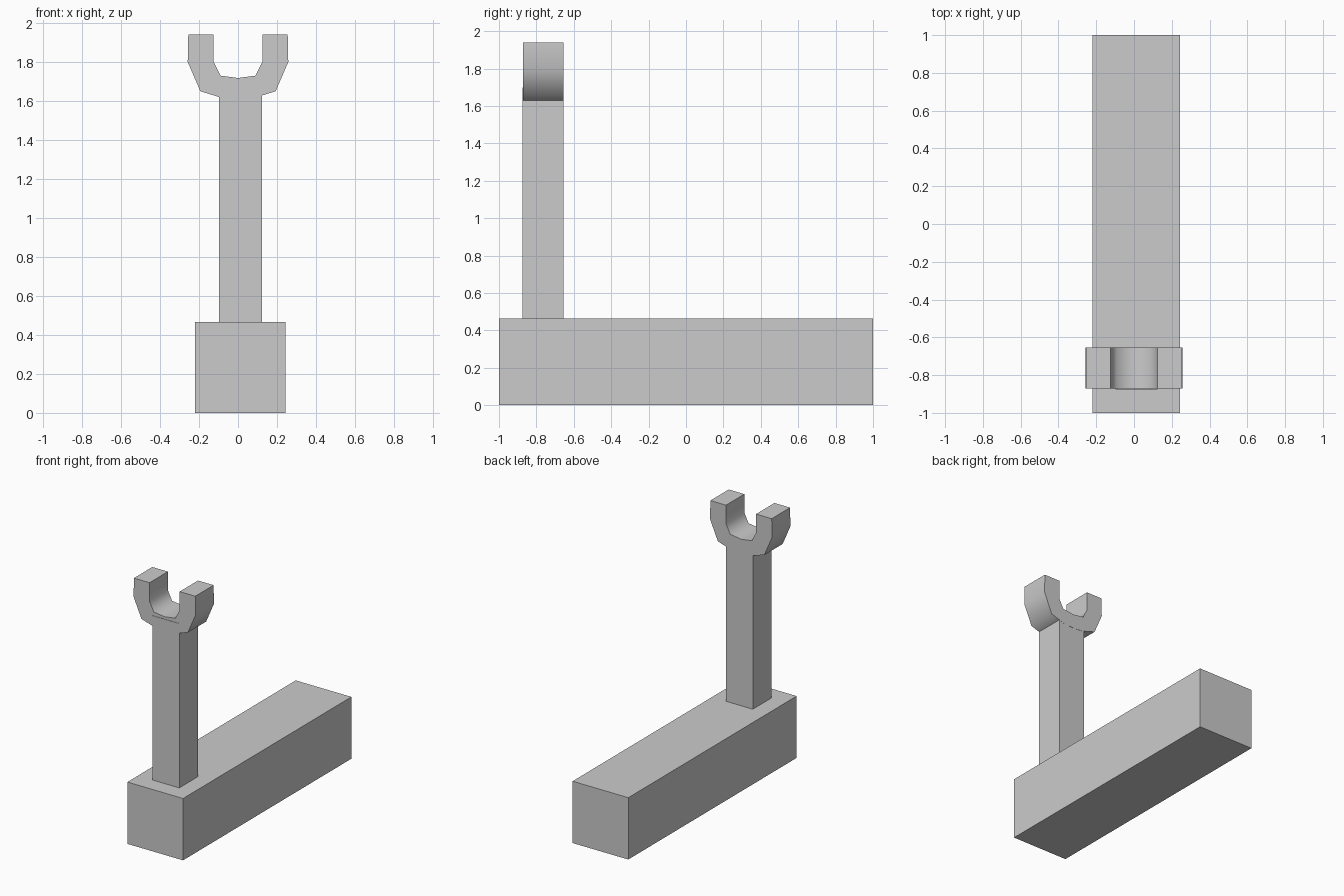
import bpy
import bmesh
import math

default = bpy.data.objects.get("Cube")
if default:
    bpy.data.objects.remove(default, do_unlink=True)

grey = bpy.data.materials.new("plain grey")
grey.use_nodes = True
colour = (0.6, 0.6, 0.6, 1.0)
grey.diffuse_color = colour
grey.node_tree.nodes["Principled BSDF"].inputs["Base Color"].default_value = colour


def extrude_profile(name, profile, y0, y1):
    """Extrude a closed x-z outline from y0 to y1."""
    bm = bmesh.new()
    face = bm.faces.new([bm.verts.new((x, y0, z)) for x, z in profile])
    result = bmesh.ops.extrude_face_region(bm, geom=[face])
    verts = [v for v in result["geom"] if isinstance(v, bmesh.types.BMVert)]
    bmesh.ops.translate(bm, verts=verts, vec=(0, y1 - y0, 0))
    bmesh.ops.recalc_face_normals(bm, faces=bm.faces)
    mesh = bpy.data.meshes.new(name)
    bm.to_mesh(mesh)
    bm.free()
    mesh.materials.append(grey)
    obj = bpy.data.objects.new(name, mesh)
    bpy.context.collection.objects.link(obj)
    return obj


def box(name, x0, x1, y0, y1, z0, z1):
    return extrude_profile(name, [(x0, z0), (x1, z0), (x1, z1), (x0, z1)], y0, y1)


# Long base beam and upright post
box("base_beam", -0.22, 0.243, -1.0, 1.0, 0.0, 0.465)
box("post", -0.097, 0.124, -0.875, -0.655, 0.465, 1.7)

# U-shaped fork: outer edge down to the middle, inner edge back up, mirrored
outer = [(0.255, 1.94), (0.258, 1.8), (0.193, 1.65), (0.08, 1.615)]
inner = [(0.09, 1.73), (0.125, 1.8), (0.125, 1.94)]
half = outer + [(0.0, 1.61)]
left_outer = [(-x, z) for x, z in reversed(outer)]
left_inner = [(-x, z) for x, z in reversed(inner)]
fork = extrude_profile(
    "fork", half + left_outer + left_inner + [(0.0, 1.718)] + inner, -0.872, -0.654)

# Soft shading around the curve of the fork
bpy.ops.object.select_all(action="DESELECT")
fork.select_set(True)
bpy.context.view_layer.objects.active = fork
bpy.ops.object.shade_smooth_by_angle(angle=math.radians(60))
